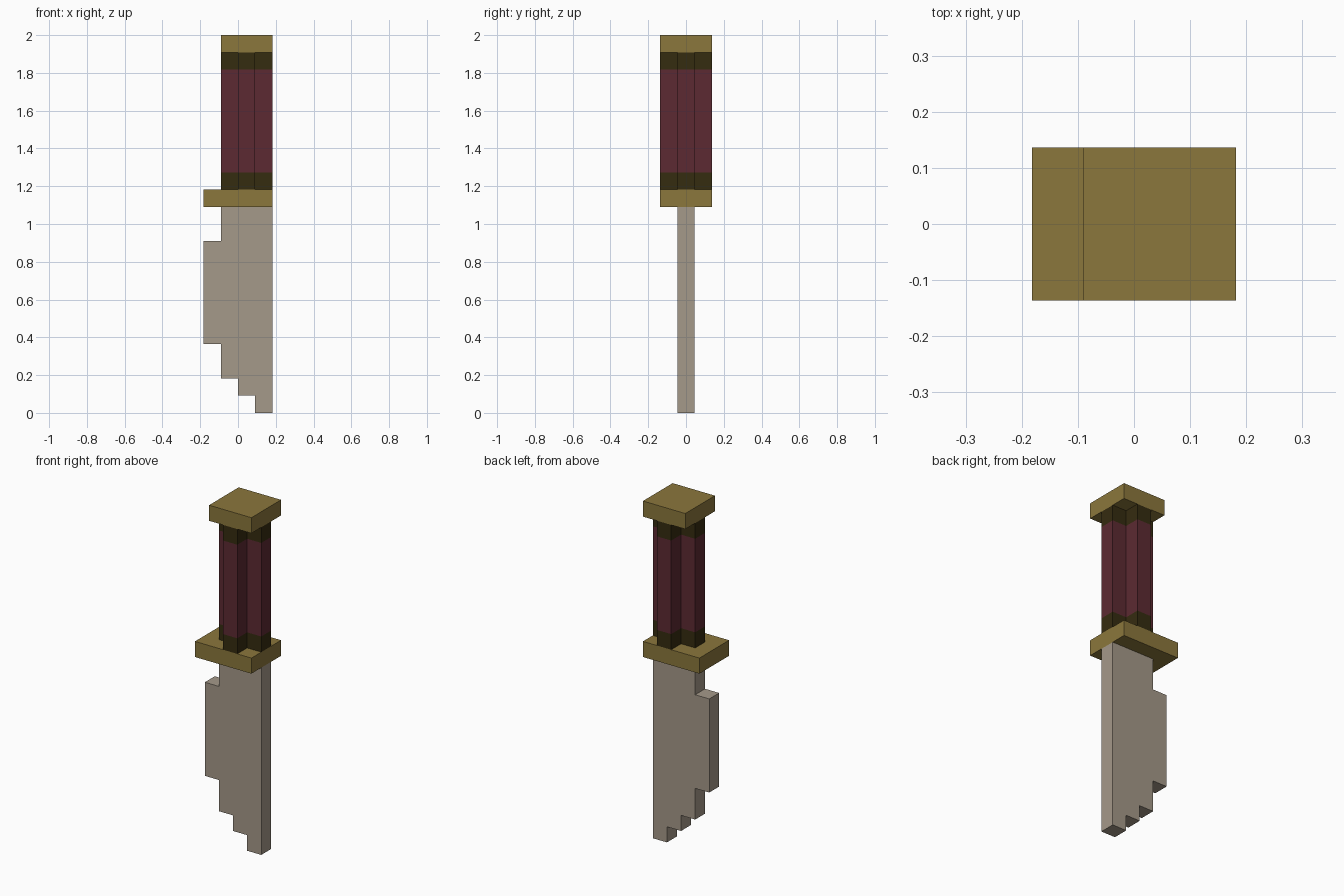
import bpy
import bmesh
from mathutils import Vector

cube = bpy.data.objects.get("Cube")
if cube:
    bpy.data.objects.remove(cube, do_unlink=True)

U = 2 / 22  # one block of the grid


def material(name, rgb):
    mat = bpy.data.materials.new(name)
    mat.use_nodes = True
    colour = (*rgb, 1)
    mat.diffuse_color = colour
    bsdf = mat.node_tree.nodes["Principled BSDF"]
    bsdf.inputs["Base Color"].default_value = colour
    bsdf.inputs["Roughness"].default_value = 0.8
    return mat


gold = material("gold", (0.258, 0.184, 0.045))
steel = material("pale steel", (0.376, 0.319, 0.251))
red = material("dark red grip", (0.107, 0.023, 0.032))
brown = material("dark brown band", (0.036, 0.025, 0.005))


def prism(name, outline, sweep, mat):
    """Extrude a closed outline, given in blocks, along the sweep vector."""
    bm = bmesh.new()
    face = bm.faces.new([bm.verts.new(Vector(p) * U) for p in outline])
    result = bmesh.ops.extrude_face_region(bm, geom=[face], use_keep_orig=True)
    moved = [v for v in result["geom"] if isinstance(v, bmesh.types.BMVert)]
    bmesh.ops.translate(bm, verts=moved, vec=Vector(sweep) * U)
    bmesh.ops.recalc_face_normals(bm, faces=bm.faces)
    mesh = bpy.data.meshes.new(name)
    bm.to_mesh(mesh)
    bm.free()
    mesh.materials.append(mat)
    obj = bpy.data.objects.new(name, mesh)
    bpy.context.collection.objects.link(obj)
    return obj


def slab(name, x0, x1, z, mat):
    """A square-edged plate one block tall and three blocks deep."""
    corners = [(x0, -1.5), (x1, -1.5), (x1, 1.5), (x0, 1.5)]
    return prism(name, [(x, y, z) for x, y in corners], (0, 0, 1), mat)


# Stepped blade, with its straight spine on the left
steps = [(2, 0), (2, 12), (-1, 12), (-1, 10), (-2, 10), (-2, 4),
         (-1, 4), (-1, 2), (0, 2), (0, 1), (1, 1), (1, 0)]
prism("blade", [(x, -0.5, z) for x, z in steps], (0, 1, 0), steel)

# Guard and pommel
slab("guard", -2, 2, 12, gold)
slab("pommel", -1, 2, 21, gold)

# Handle with a cross-shaped section, stacked in three lengths
quarter = [(1.5, 0.5), (0.5, 0.5), (0.5, 1.5)]
cross = []
for turn in range(4):
    for x, y in quarter:
        for _ in range(turn):
            x, y = -y, x
        cross.append((x + 0.5, y))

for name, z, height, mat in (("lower_band", 13, 1, brown),
                             ("grip", 14, 6, red),
                             ("upper_band", 20, 1, brown)):
    prism(name, [(x, y, z) for x, y in cross], (0, 0, height), mat)
